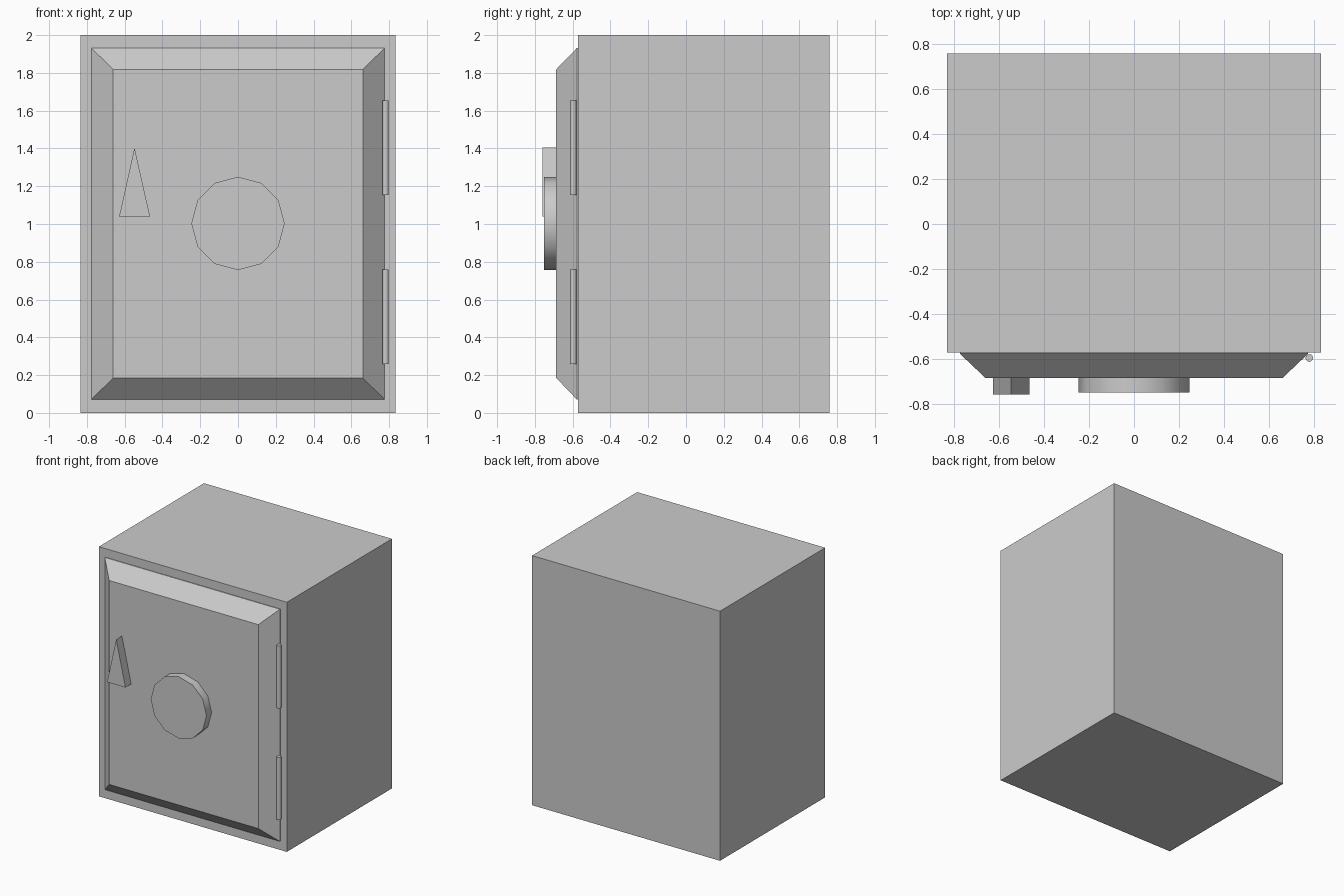
import bpy, bmesh, math
from mathutils import Matrix

if "Cube" in bpy.data.objects:
    bpy.data.objects.remove(bpy.data.objects["Cube"])

FRONT = -0.572      # front face of the cabinet
DOOR_FRONT = -0.687  # front face of the door


def make_object(name, bm):
    bmesh.ops.recalc_face_normals(bm, faces=bm.faces)
    mesh = bpy.data.meshes.new(name)
    bm.to_mesh(mesh)
    bm.free()
    obj = bpy.data.objects.new(name, mesh)
    bpy.context.collection.objects.link(obj)
    return obj


def loft(name, rings):
    """Join matching outlines [(x, z), ...] at each depth y, capping both ends."""
    bm = bmesh.new()
    loops = [[bm.verts.new((x, y, z)) for x, z in pts] for y, pts in rings]
    n = len(loops[0])
    for a, b in zip(loops, loops[1:]):
        for i in range(n):
            j = (i + 1) % n
            bm.faces.new((a[i], a[j], b[j], b[i]))
    bm.faces.new(loops[0])
    bm.faces.new(loops[-1])
    return make_object(name, bm)


def rect(half_x, z0, z1):
    return [(-half_x, z0), (half_x, z0), (half_x, z1), (-half_x, z1)]


def cylinder(name, radius, depth, sides, matrix):
    bm = bmesh.new()
    bmesh.ops.create_cone(bm, cap_ends=True, segments=sides, radius1=radius,
                          radius2=radius, depth=depth, matrix=matrix)
    obj = make_object(name, bm)
    bpy.ops.object.select_all(action='DESELECT')
    obj.select_set(True)
    bpy.context.view_layer.objects.active = obj
    bpy.ops.object.shade_smooth_by_angle(angle=math.radians(50))
    return obj


# Cabinet
box = rect(0.833, 0, 2)
loft("safe_body", [(FRONT, box), (0.759, box)])

# Door with a thin rim and wide bevelled border
outer = rect(0.776, 0.071, 1.931)
loft("door", [(FRONT, outer), (FRONT - 0.006, outer),
              (DOOR_FRONT, rect(0.661, 0.185, 1.819))])

# Twelve-sided dial
cylinder("dial", 0.247, 0.065, 12,
         Matrix.Translation((0, DOOR_FRONT - 0.0325, 1.003))
         @ Matrix.Rotation(math.pi / 2, 4, 'X'))

# Triangular handle
triangle = [(-0.629, 1.041), (-0.466, 1.041), (-0.548, 1.404)]
loft("handle", [(DOOR_FRONT, triangle), (-0.759, triangle)])

# Hinge pins
for name, z in (("upper_hinge", 1.403), ("lower_hinge", 0.509)):
    cylinder(name, 0.017, 0.5, 12, Matrix.Translation((0.781, -0.597, z)))
